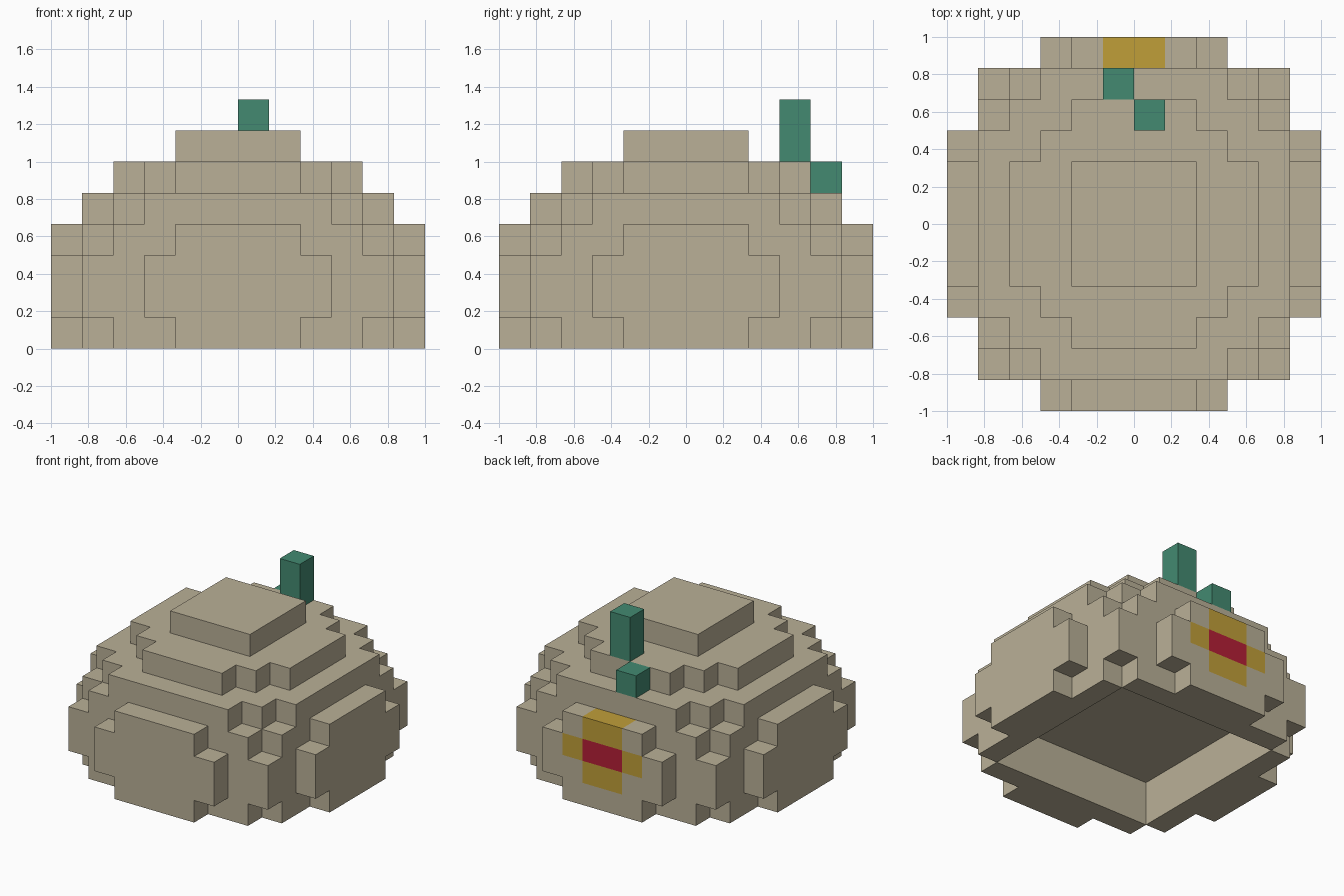
import bpy, bmesh

if "Cube" in bpy.data.objects:
    bpy.data.objects.remove(bpy.data.objects["Cube"], do_unlink=True)

U = 1 / 6  # edge length of one block


def srgb(*rgb):
    lin = [c / 255 / 12.92 if c < 10 else ((c / 255 + 0.055) / 1.055) ** 2.4 for c in rgb]
    return (*lin, 1.0)


def material(name, colour):
    mat = bpy.data.materials.new(name)
    mat.use_nodes = True
    mat.diffuse_color = colour
    bsdf = next(n for n in mat.node_tree.nodes if n.type == 'BSDF_PRINCIPLED')
    bsdf.inputs["Base Color"].default_value = colour
    bsdf.inputs["Roughness"].default_value = 0.9
    return mat


def block_object(name, blocks, mats, paint=None):
    """Skin a set of unit blocks with only their exposed faces."""
    bm = bmesh.new()
    verts = {}

    def vert(p):
        if p not in verts:
            verts[p] = bm.verts.new([c * U for c in p])
        return verts[p]

    for block in sorted(blocks):
        for a in range(3):
            b, c = (a + 1) % 3, (a + 2) % 3
            for side in (0, 1):
                neighbour = list(block)
                neighbour[a] += 2 * side - 1
                if tuple(neighbour) in blocks:
                    continue
                corners = []
                for db, dc in ((0, 0), (1, 0), (1, 1), (0, 1)):
                    p = list(block)
                    p[a] += side
                    p[b] += db
                    p[c] += dc
                    corners.append(vert(tuple(p)))
                face = bm.faces.new(corners if side else corners[::-1])
                if paint:
                    face.material_index = paint(block, a, side)
    mesh = bpy.data.meshes.new(name)
    bm.to_mesh(mesh)
    bm.free()
    for mat in mats:
        mesh.materials.append(mat)
    obj = bpy.data.objects.new(name, mesh)
    bpy.context.collection.objects.link(obj)
    return obj


tan = material("tan", srgb(186, 176, 151))
gold = material("gold", srgb(192, 159, 57))
red = material("red", srgb(181, 31, 55))
green = material("green", srgb(67, 138, 113))

# Half-widths of each layer, row by row from the middle outwards
lower = (6, 6, 5, 5, 4, 2)
wide = (6, 6, 6, 5, 5, 3)
layers = [lower, wide, wide, lower, (5, 5, 5, 4, 3), (4, 4, 3, 2), (2, 2)]

# Domed shell: mirrored layers, hollow underneath
shell = set()
for z, rows in enumerate(layers):
    for r, half in enumerate(rows):
        for y in (r, -1 - r):
            for x in range(-half, half):
                hollow = z < 2 and -4 <= x < 4 and -4 <= y < 4
                if not hollow:
                    shell.add((x, y, z))


# Cross-shaped emblem on the rear plate, wrapping over its top edge
def emblem(block, axis, side):
    x, y, z = block
    if y != 5 or not side:
        return 0
    middle = -1 <= x < 1
    if axis == 1:
        if z == 2 and -2 <= x < 2:
            return 2 if middle else 1
        return 1 if middle and z in (1, 3) else 0
    return 1 if axis == 2 and middle and z == 3 else 0


block_object("domed_shell", shell, [tan, gold, red], emblem)

# Two green posts at the rear
block_object("tall_rear_post", {(0, 3, 6), (0, 3, 7)}, [green])
block_object("short_rear_post", {(-1, 4, 5)}, [green])
